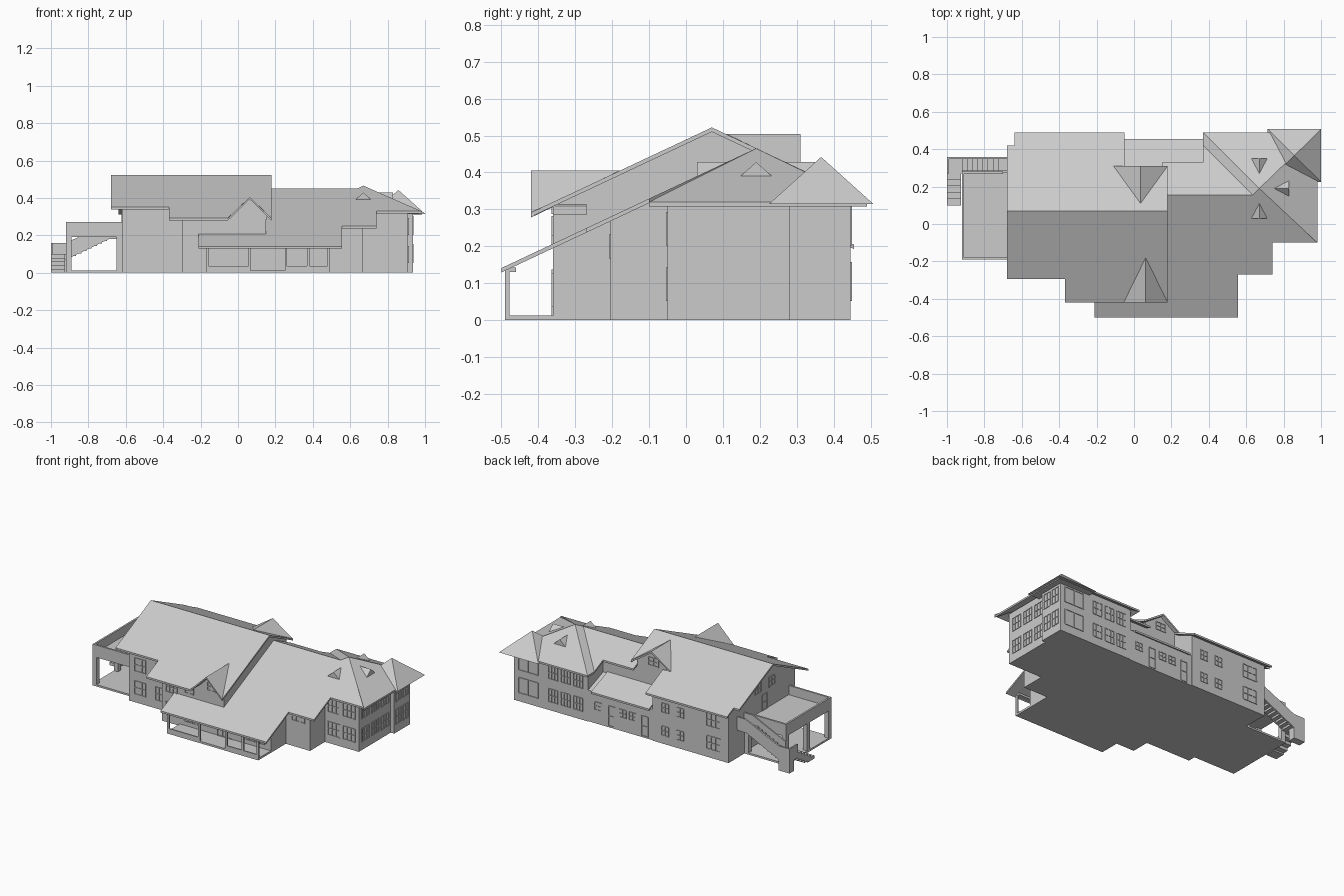
import bpy, bmesh
from mathutils import Vector

old = bpy.data.objects.get("Cube")
if old:
    bpy.data.objects.remove(old, do_unlink=True)

grey = bpy.data.materials.new("plain grey")
grey.use_nodes = True
COLOR = (0.6, 0.6, 0.6, 1)
grey.diffuse_color = COLOR
grey.node_tree.nodes["Principled BSDF"].inputs["Base Color"].default_value = COLOR


def finish(name, bm):
    bmesh.ops.recalc_face_normals(bm, faces=bm.faces)
    mesh = bpy.data.meshes.new(name)
    bm.to_mesh(mesh)
    bm.free()
    mesh.materials.append(grey)
    ob = bpy.data.objects.new(name, mesh)
    bpy.context.collection.objects.link(ob)
    return ob


def add_prism(bm, a, b):
    """Solid between two matching polygons."""
    va, vb = [bm.verts.new(p) for p in a], [bm.verts.new(p) for p in b]
    bm.faces.new(va)
    bm.faces.new(vb[::-1])
    n = len(va)
    for i in range(n):
        j = (i + 1) % n
        bm.faces.new((va[j], va[i], vb[i], vb[j]))


def add_box(bm, x, y, z):
    ring = [(x[0], y[0]), (x[1], y[0]), (x[1], y[1]), (x[0], y[1])]
    add_prism(bm, [(*p, z[0]) for p in ring], [(*p, z[1]) for p in ring])


def boxes(name, items):
    bm = bmesh.new()
    for it in items:
        add_box(bm, *it)
    return finish(name, bm)


def along_x(name, yz, x0, x1):
    bm = bmesh.new()
    add_prism(bm, [(x0, *p) for p in yz], [(x1, *p) for p in yz])
    return finish(name, bm)


def along_y(name, xz, y0, y1):
    bm = bmesh.new()
    add_prism(bm, [(x, y0, z) for x, z in xz], [(x, y1, z) for x, z in xz])
    return finish(name, bm)


def slab(name, outline, height, t=0.012):
    """Sloping roof sheet over a plan outline."""
    bm = bmesh.new()
    add_prism(bm, [(x, y, height(x, y)) for x, y in outline],
              [(x, y, height(x, y) - t) for x, y in outline])
    return finish(name, bm)


P = 0.47  # roof pitch


def main_z(x, y):
    return 0.522 - P * abs(y - 0.07)


def side_z(x, y):
    return 0.449 - P * abs(y - 0.155)


def body(name, x0, x1, y0, y1, ridge, fz):
    pts = [(y0, 0), (y0, fz(0, y0)), (ridge, fz(0, ridge)), (y1, fz(0, y1)), (y1, 0)]
    along_x(name, [(y, z - 0.006 if z else 0) for y, z in pts], x0, x1)


# Wall volumes
body("main_wall_left", -0.62, -0.30, -0.24, 0.445, 0.07, main_z)
body("main_wall_middle", -0.30, -0.07, -0.36, 0.445, 0.07, main_z)
body("main_wall_right", -0.07, 0.15, -0.36, 0.285, 0.07, main_z)
body("side_wall_porch", 0.15, 0.49, -0.36, 0.285, 0.155, side_z)
body("side_wall_step", 0.49, 0.665, -0.205, 0.285, 0.155, side_z)
boxes("hip_wing_wall", [((0.40, 0.91), (-0.05, 0.445), (0, 0.335))])
boxes("tower_wall", [((0.72, 0.935), (0.28, 0.446), (0, 0.32))])
along_x("lean_to_wall", [(0.28, 0), (0.28, 0.265), (0.44, 0.203), (0.44, 0)], -0.07, 0.40)

# Main roof, notched for the gabled dormers
FX, BX = 0.0625, 0.035
slab("main_roof_front", [(-0.68, 0.07), (-0.68, -0.295), (-0.37, -0.295), (-0.37, -0.42),
                         (-0.055, -0.42), (FX, -0.18), (0.18, -0.42), (0.18, 0.07)], main_z)
slab("main_roof_back", [(-0.68, 0.07), (-0.68, 0.42), (-0.64, 0.42), (-0.64, 0.49), (-0.05, 0.49),
                        (-0.05, 0.31), (-0.11, 0.31), (BX, 0.11), (0.18, 0.31), (0.18, 0.07)], main_z)


def gable_dormer(name, cx, half, y_in, y_out, top, pitch, wall_y):
    fz = lambda x, y: top - pitch * abs(x - cx)
    for side, s in (("right", -1), ("left", 1)):
        slab(f"{name}_roof_{side}", [(cx, y_in), (cx, y_out), (cx + s * half, y_out)], fz)
    w = half * 0.78
    along_y(f"{name}_gable", [(cx - w, fz(cx + w, 0) - 0.03), (cx - w, fz(cx + w, 0) - 0.006),
                              (cx, top - 0.006), (cx + w, fz(cx + w, 0) - 0.006),
                              (cx + w, fz(cx + w, 0) - 0.03)], wall_y, (y_in + wall_y) / 2)


gable_dormer("front_dormer", FX, 0.1175, -0.18, -0.42, 0.405, 0.98, -0.36)
gable_dormer("back_dormer", BX, 0.145, 0.11, 0.31, 0.504, 0.66, 0.285)

# Side roof and hipped end
slab("side_roof_front", [(-0.21, -0.5), (0.555, -0.5), (0.555, -0.27), (0.74, -0.27), (0.74, -0.1),
                         (0.98, -0.1), (0.67, 0.19), (0.635, 0.155), (0.15, 0.155), (0.15, -0.35),
                         (-0.21, -0.35)], lambda x, y: 0.449 - P * (0.155 - y))
slab("side_roof_back", [(0.15, 0.155), (0.635, 0.155), (0.37, 0.42), (0.37, 0.33), (0.15, 0.33)], side_z)
HX, HY, HZ = 0.67, 0.19, 0.4655
slab("hip_roof_west", [(HX, HY), (0.635, 0.155), (0.37, 0.42), (0.37, 0.49)],
     lambda x, y: HZ - P * (HX - x))
slab("hip_roof_back", [(HX, HY), (0.37, 0.49), (0.98, 0.49)], lambda x, y: HZ - P * (y - HY))
slab("hip_roof_east", [(HX, HY), (0.98, 0.49), (0.98, -0.1)], lambda x, y: HZ - P * (x - HX))
slab("lean_to_roof", [(-0.05, 0.28), (0.37, 0.28), (0.37, 0.455), (-0.05, 0.455)],
     lambda x, y: 0.275 - 0.4 * (y - 0.28))

# Tower roof
bm = bmesh.new()
ring = [bm.verts.new(p) for p in ((0.715, 0.225, 0.315), (1, 0.225, 0.315), (1, 0.507, 0.315), (0.715, 0.507, 0.315))]
tip = bm.verts.new((0.8575, 0.366, 0.442))
bm.faces.new(ring)
for i in range(4):
    bm.faces.new((ring[i], ring[(i + 1) % 4], tip))
finish("tower_roof", bm)

# Small triangular vents on the hipped end
for name, d in (("front", (0, -1)), ("back", (0, 1)), ("east", (1, 0))):
    out = Vector((*d, 0))
    side = Vector((-d[1], d[0], 0))
    c = Vector((HX, HY, 0))
    bm = bmesh.new()
    v = [bm.verts.new(p) for p in (c + out * 0.16 + side * 0.045 + Vector((0, 0, 0.388)),
                                   c + out * 0.16 - side * 0.045 + Vector((0, 0, 0.388)),
                                   c + out * 0.16 + Vector((0, 0, 0.428)),
                                   c + out * 0.08 + Vector((0, 0, 0.428)))]
    for f in ((0, 1, 2), (0, 2, 3), (1, 3, 2), (0, 3, 1)):
        bm.faces.new([v[i] for i in f])
    finish(f"{name}_roof_vent", bm)

# Front porch
boxes("porch_floor", [((-0.17, 0.49), (-0.49, -0.35), (0, 0.013))])
boxes("porch_posts", [((x, x + 0.012), (-0.49, -0.478), (0, 0.135)) for x in (-0.17, 0.055, 0.25, 0.37, 0.478)])
boxes("porch_beam", [((-0.17, 0.49), (-0.49, -0.46), (0.13, 0.143))])
boxes("porch_rail", [((-0.17, 0.06), (-0.49, -0.482), (0.013, 0.035)),
                     ((0.255, 0.49), (-0.49, -0.482), (0.013, 0.035))])

# Covered terrace with a parapet
boxes("terrace_floor", [((-0.92, -0.62), (-0.19, 0.28), (0, 0.012))])
boxes("terrace_deck", [((-0.92, -0.62), (-0.19, 0.28), (0.19, 0.21))])
boxes("terrace_parapet", [((-0.92, -0.62), (-0.19, -0.178), (0.2, 0.27)),
                          ((-0.92, -0.908), (-0.19, 0.28), (0.2, 0.27)),
                          ((-0.92, -0.70), (0.268, 0.28), (0.2, 0.27))])
boxes("terrace_posts", [((x, x + 0.03), (y, y + 0.03), (0.01, 0.195))
                        for x, y in ((-0.92, -0.19), (-0.92, 0.03), (-0.92, 0.25), (-0.65, -0.19), (-0.65, 0.25))])

# Outside stair: lower flight, landing, upper flight
boxes("lower_steps", [((-1, -0.925), (0.10 + 0.034 * i, 0.134 + 0.034 * i), (max(0, 0.02 * i - 0.03), 0.02 * (i + 1)))
                      for i in range(5)])
boxes("stair_landing", [((-1, -0.92), (0.27, 0.358), (0.07, 0.10)),
                        ((-1, -0.92), (0.31, 0.358), (0, 0.08)),
                        ((-1, -0.92), (0.348, 0.358), (0.09, 0.16)),
                        ((-1, -0.99), (0.27, 0.358), (0.09, 0.16))])
boxes("upper_steps", [((-0.92 + 0.0275 * i, -0.8925 + 0.0275 * i), (0.28, 0.355), (0.075 + 0.0135 * i, 0.113 + 0.0135 * i))
                      for i in range(8)])
boxes("stair_head", [((-0.70, -0.62), (0.27, 0.355), (0.18, 0.21))])
for name, y in (("inner", 0.276), ("outer", 0.348)):
    along_y(f"{name}_stair_wall", [(-0.92, 0.07), (-0.68, 0.185), (-0.62, 0.19), (-0.62, 0.27),
                                   (-0.68, 0.27), (-0.92, 0.16)], y, y + 0.01)


def windows(name, axis, plane, sign, items, bar=0.005, out=0.004):
    """Raised frames; items hold centre, bottom, width, height, columns, rows."""
    bm = bmesh.new()
    depth = sorted((plane, plane + sign * out))
    for c, z, w, h, nx, nz in items:
        left = c - w / 2
        parts = [((left + w * i / nx - bar / 2, left + w * i / nx + bar / 2), (z, z + h)) for i in range(nx + 1)]
        parts += [((left, left + w), (z + h * j / nz - bar / 2, z + h * j / nz + bar / 2)) for j in range(nz + 1)]
        for u, v in parts:
            add_box(bm, *((u, depth, v) if axis == "y" else (depth, u, v)))
    finish(name, bm)


LOW, HIGH = 0.055, 0.205


def storeys(centres, w, nx, h=0.085, nz=2):
    return [(c, z, w, h, nx, nz) for c in centres for z in (LOW, HIGH)]


# Windows and doors, wall by wall
windows("hip_front_windows", "y", -0.05, -1, storeys((0.73, 0.84), 0.085, 3))
windows("hip_side_windows", "x", 0.91, 1, storeys((0.02, 0.12, 0.22), 0.075, 3))
windows("tower_side_windows", "x", 0.935, 1, storeys((0.325, 0.40), 0.055, 2, 0.095))
windows("tower_back_windows", "y", 0.446, 1, storeys((0.83,), 0.14, 2, 0.10, 1))
windows("hip_back_windows", "y", 0.445, 1, storeys((0.47, 0.56, 0.65), 0.065, 3))
windows("step_front_windows", "y", -0.205, -1, [(0.58, 0.17, 0.09, 0.06, 3, 2)])
windows("left_front_windows", "y", -0.24, -1, storeys((-0.54, -0.39), 0.08, 3))
windows("middle_front_windows", "y", -0.36, -1,
        [(-0.23, LOW, 0.08, 0.08, 3, 2), (-0.23, 0.2, 0.08, 0.07, 3, 2), (-0.1, 0.23, 0.06, 0.05, 2, 2),
         (-0.08, 0.04, 0.12, 0.085, 4, 2), (0.16, 0.013, 0.11, 0.11, 3, 1), (0.37, 0.04, 0.15, 0.085, 4, 2),
         (FX, 0.29, 0.06, 0.05, 2, 2)])
windows("left_back_windows", "y", 0.445, 1,
        storeys((-0.16, -0.27), 0.05, 2, 0.06) + storeys((-0.51,), 0.10, 3))
windows("lean_to_doors", "y", 0.44, 1,
        [(-0.01, 0.01, 0.045, 0.13, 1, 2), (0.23, 0.01, 0.045, 0.13, 1, 2),
         (0.08, 0.09, 0.05, 0.05, 2, 2), (0.15, 0.09, 0.05, 0.05, 2, 2), (0.33, 0.09, 0.05, 0.05, 2, 2)])
windows("dormer_back_window", "y", 0.285, 1, [(BX, 0.40, 0.07, 0.05, 2, 2)])
windows("gable_side_windows", "x", -0.62, -1,
        [(0.0, 0.34, 0.06, 0.06, 2, 2), (0.14, 0.34, 0.06, 0.06, 2, 2), (0.07, 0.21, 0.05, 0.1, 1, 2),
         (-0.1, LOW, 0.07, 0.08, 3, 2), (0.12, LOW, 0.07, 0.08, 3, 2)])
